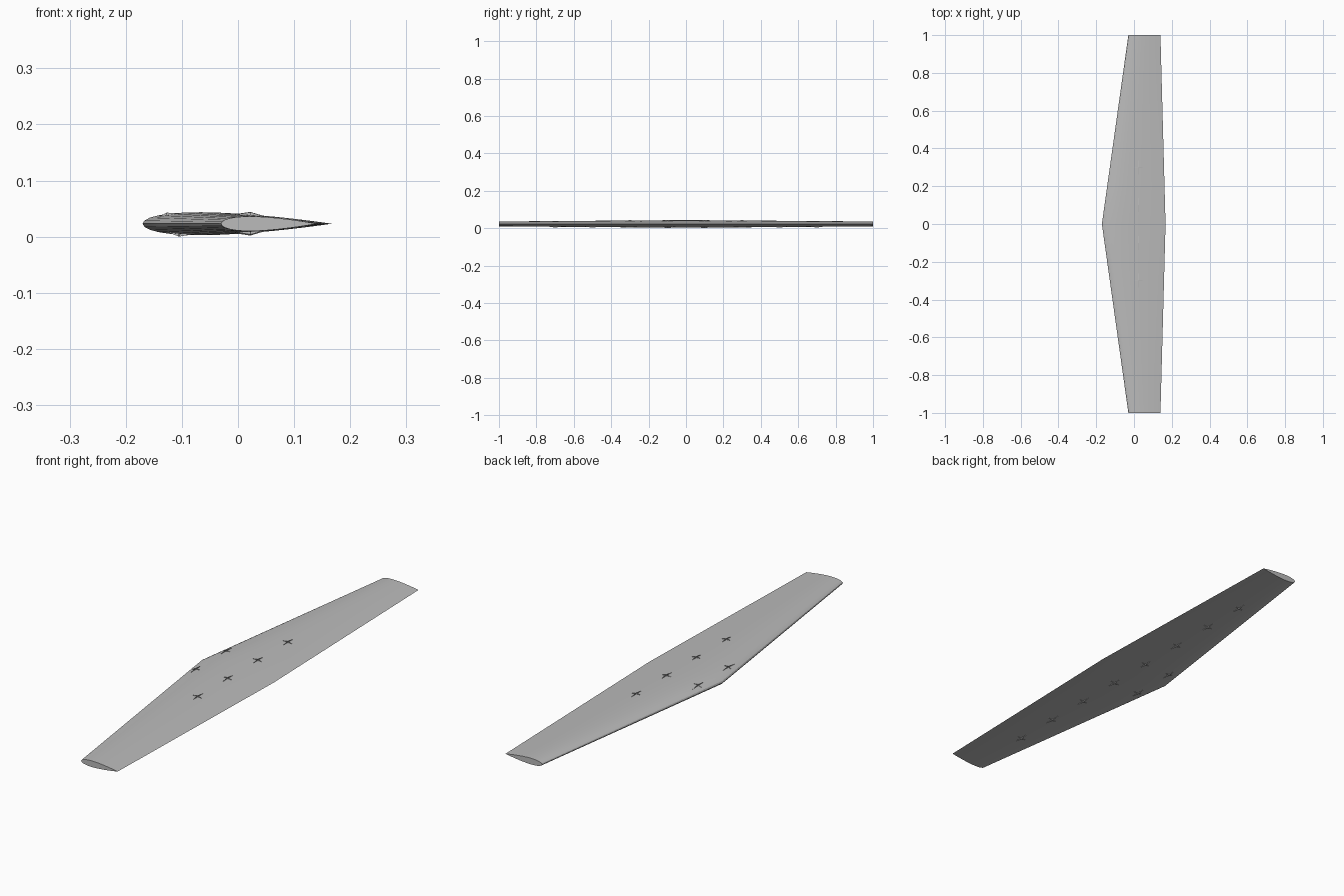
import bpy, bmesh, math

if "Cube" in bpy.data.objects:
    bpy.data.objects.remove(bpy.data.objects["Cube"])

MID = 0.023                      # height of the chord plane
SIDE = 16                        # panels per airfoil side
ROOT = (-0.17, 0.167, 0.041)     # leading x, trailing x, thickness
TIP = (-0.03, 0.14, 0.026)

grey = bpy.data.materials.new("light grey")
grey.use_nodes = True
colour = (0.5, 0.5, 0.5, 1)
grey.diffuse_color = colour
grey.node_tree.nodes["Principled BSDF"].inputs["Base Color"].default_value = colour


def half_thickness(t):
    """Symmetric airfoil, scaled so its fullest point is 0.5."""
    return 5 * (0.2969 * math.sqrt(t) - 0.126 * t - 0.3516 * t**2
                + 0.2843 * t**3 - 0.1036 * t**4)


def section(y):
    """Chord ends and thickness at a span position."""
    return [a + (b - a) * abs(y) for a, b in zip(ROOT, TIP)]


def surface_z(x, y, side):
    lead, trail, thick = section(y)
    t = min(max((x - lead) / (trail - lead), 0), 1)
    return MID + side * thick * half_thickness(t)


def finish(bm, name):
    mesh = bpy.data.meshes.new(name)
    bm.to_mesh(mesh)
    bm.free()
    mesh.materials.append(grey)
    obj = bpy.data.objects.new(name, mesh)
    bpy.context.collection.objects.link(obj)
    return obj


# Wing: matching airfoil rings lofted from tip to root to tip
bm = bmesh.new()
steps = [(1 - math.cos(math.pi * i / SIDE)) / 2 for i in range(SIDE + 1)]
outline = [(t, 1) for t in steps] + [(t, -1) for t in steps[-2:0:-1]]
rings = []
for k in range(-5, 6):
    y = k / 5
    lead, trail, thick = section(y)
    ring = []
    for t, side in outline:
        z = MID if t == 1 else MID + side * thick * half_thickness(t)
        ring.append(bm.verts.new((lead + (trail - lead) * t, y, z)))
    rings.append(ring)
for a, b in zip(rings, rings[1:]):
    for i in range(len(a)):
        j = (i + 1) % len(a)
        bm.faces.new((a[i], a[j], b[j], b[i]))
bm.faces.new(rings[0])
bm.faces.new(rings[-1])
bmesh.ops.recalc_face_normals(bm, faces=bm.faces)
wing = finish(bm, "wing")
bpy.ops.object.select_all(action="DESELECT")
wing.select_set(True)
bpy.context.view_layer.objects.active = wing
bpy.ops.object.shade_smooth_by_angle(angle=math.radians(30))


def crossed_fins(name, x, spans, side):
    """Small upright triangular blades crossing on the wing skin."""
    bm = bmesh.new()
    for y in [s * v for v in spans for s in (-1, 1)]:
        peak = surface_z(x, y, side) + side * 0.005
        for dx, dy in ((0.025, 0), (0, 0.04)):
            w = 0.0006
            ox, oy = (0, w) if dx else (w, 0)
            corners = [(x - dx, y - dy), (x, y), (x + dx, y + dy)]
            faces = []
            for s in (-1, 1):
                pts = [(px + s * ox, py + s * oy,
                        peak if i == 1 else surface_z(px, py, side) - side * 0.0005)
                       for i, (px, py) in enumerate(corners)]
                faces.append([bm.verts.new(p) for p in pts])
                bm.faces.new(faces[-1])
            for i in range(3):
                j = (i + 1) % 3
                bm.faces.new((faces[0][i], faces[0][j], faces[1][j], faces[1][i]))
    bmesh.ops.recalc_face_normals(bm, faces=bm.faces)
    finish(bm, name)


crossed_fins("upper_fins", 0.022, (0.1, 0.3), 1)
crossed_fins("lower_fins", 0.022, (0.1, 0.3, 0.5, 0.7), -1)
crossed_fins("upper_leading_fins", -0.127, (0.1,), 1)
crossed_fins("lower_leading_fins", -0.105, (0.1,), -1)
